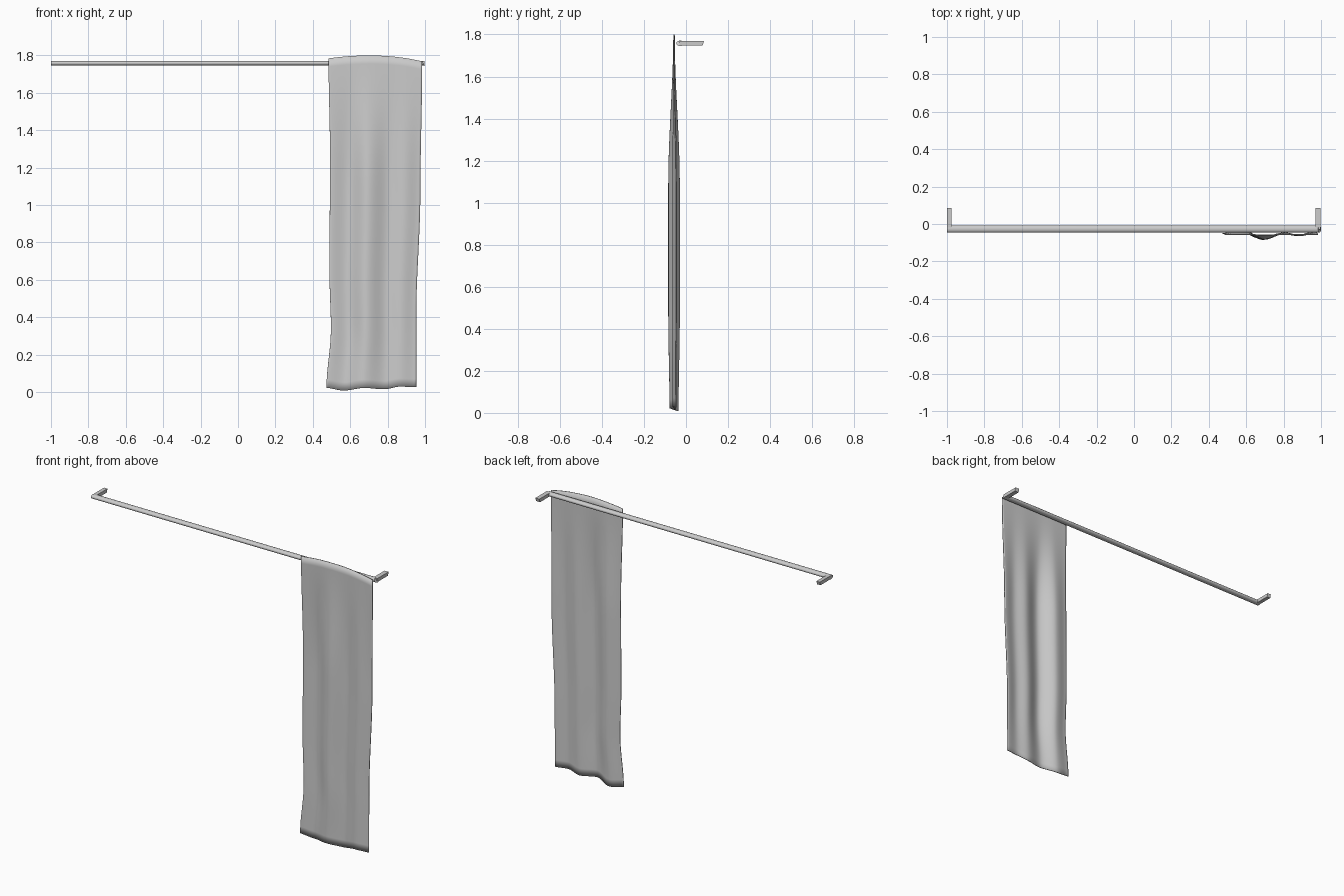
import bpy, bmesh, math

cube = bpy.data.objects.get("Cube")
if cube:
    bpy.data.objects.remove(cube)

grey = bpy.data.materials.new("light grey")
grey.use_nodes = True
colour = (0.6, 0.6, 0.6, 1)
grey.diffuse_color = colour
grey.node_tree.nodes["Principled BSDF"].inputs["Base Color"].default_value = colour


def make_object(name, bm):
    bmesh.ops.recalc_face_normals(bm, faces=bm.faces)
    mesh = bpy.data.meshes.new(name)
    bm.to_mesh(mesh)
    bm.free()
    mesh.materials.append(grey)
    obj = bpy.data.objects.new(name, mesh)
    bpy.context.collection.objects.link(obj)
    return obj


def smooth(obj, degrees):
    bpy.ops.object.select_all(action="DESELECT")
    obj.select_set(True)
    bpy.context.view_layer.objects.active = obj
    bpy.ops.object.shade_smooth_by_angle(angle=math.radians(degrees))


def curve(points, t):
    """Eased interpolation through (position, value) pairs."""
    for (a, va), (b, vb) in zip(points, points[1:]):
        if t <= b:
            s = max(0, (t - a) / (b - a))
            return va + (vb - va) * s * s * (3 - 2 * s)
    return points[-1][1]


# Rod: flattened tube, its left end cut at a slant
ROD_Y, ROD_Z = -0.027, 1.758
bm = bmesh.new()
bmesh.ops.create_cone(bm, cap_ends=True, segments=16, radius1=1, radius2=1, depth=2)
for v in bm.verts:
    up, side, along = v.co
    x = along
    if along > 0:
        x -= 0.008 * (1 + up)
    v.co = (x, ROD_Y + 0.019 * side, ROD_Z + 0.013 * up)
smooth(make_object("curtain_rod", bm), 40)

# Wall brackets with slightly slanted ends
for name, inner, outer in (("right_bracket", -1, -0.976), ("left_bracket", 0.97, 0.998)):
    bm = bmesh.new()
    bmesh.ops.create_cube(bm, size=1)
    for v in bm.verts:
        x = inner if v.co.x < 0 else outer
        y = -0.03 if v.co.y < 0 else 0.082 + 0.006 * v.co.z
        v.co = (x, y, ROD_Z + 0.022 * v.co.z)
    make_object(name, bm)

# Curtain: folded sheet with uneven hems and sides
LEFT = [(0, 0.473), (0.18, 0.497), (0.35, 0.489), (0.7, 0.492), (1, 0.484)]
RIGHT = [(0, 0.953), (0.22, 0.953), (0.6, 0.975), (1, 0.985)]
HEM = [(0, 0.022), (0.19, 0.008), (0.42, 0.022), (0.64, 0.015), (0.82, 0.029), (1, 0.026)]
FOLD = [(0, 0.35), (0.19, 1), (0.42, -1), (0.66, 0.35), (0.82, -0.2), (1, 0.45)]
DEPTH = [(0, 0.019), (0.25, 0.025), (0.6, 0.025), (1, 0.001)]
COLS, ROWS = 48, 40

bm = bmesh.new()
grid = []
for j in range(ROWS + 1):
    t = j / ROWS
    row = []
    for i in range(COLS + 1):
        u = i / COLS
        x = curve(LEFT, t) * (1 - u) + curve(RIGHT, t) * u
        top = 1.8 - 0.08 * (u - 0.45) ** 2 - 0.008 * u ** 4
        z = curve(HEM, u) * (1 - t) + top * t
        y = -0.057 + curve(DEPTH, t) * curve(FOLD, u)
        row.append(bm.verts.new((x, y, z)))
    grid.append(row)
for low, high in zip(grid, grid[1:]):
    for i in range(COLS):
        bm.faces.new((low[i], low[i + 1], high[i + 1], high[i]))
curtain = make_object("curtain", bm)
smooth(curtain, 60)
solid = curtain.modifiers.new("cloth thickness", "SOLIDIFY")
solid.thickness = 0.005
solid.offset = 0
